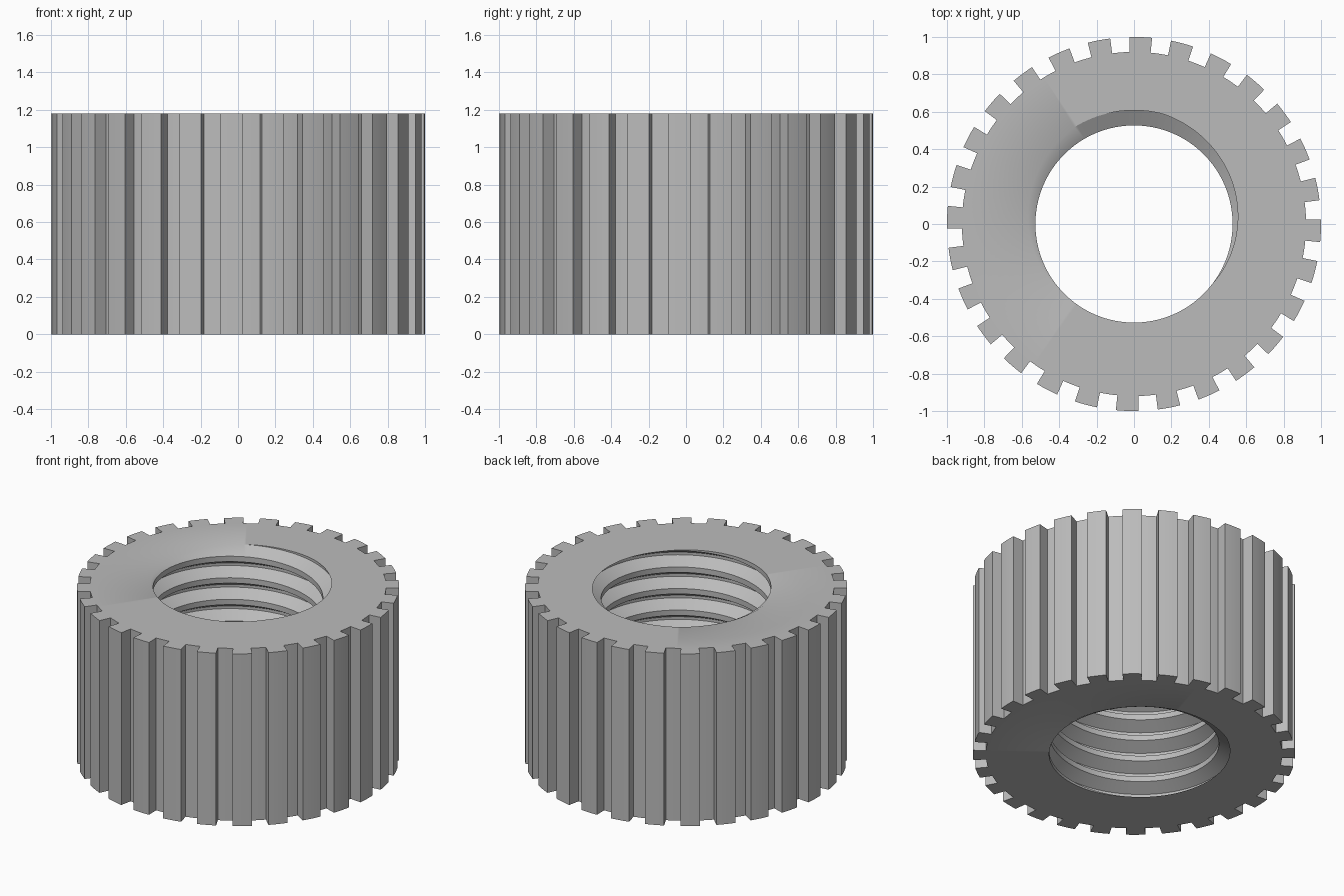
import bpy
import bmesh
from math import radians, cos, sin

cube = bpy.data.objects.get("Cube")
if cube:
    bpy.data.objects.remove(cube, do_unlink=True)

HEIGHT = 1.18
TIP, ROOT = 1.0, 0.92            # outer radii of ribs and gaps
MINOR, MAJOR = 0.527, 0.608      # thread crest and groove radii
TURNS = 8
PITCH = HEIGHT / TURNS
GROOVE_ANGLE = 98                # where the groove meets the end faces
RIBS = 28
RIB_WIDTH, RIB_CENTRE, STEPS = 7.0, -2.05, 4

# One thread turn: (height in pitches from the groove centre, radius)
TURN = [(-0.375, MINOR), (-0.0625, MAJOR), (0.0625, MAJOR), (0.375, MINOR)]


def thread_points(angle):
    """Thread profile at one angle, trimmed to the height of the nut."""
    shift = (angle - GROOVE_ANGLE) / 360
    raw = [((turn + shift + h) * PITCH, r)
           for turn in range(-2, TURNS + 3) for h, r in TURN]

    def radius_at(z):
        for (z0, r0), (z1, r1) in zip(raw, raw[1:]):
            if z0 <= z <= z1:
                return r0 + (r1 - r0) * (z - z0) / (z1 - z0)
        return MINOR

    points = []
    for z, r in raw:
        if z < 0 or z > HEIGHT:
            z = min(max(z, 0), HEIGHT)
            r = radius_at(z)
        points.append((r, z))
    return points


def rib_columns():
    """Angle and outer radius around the ribbed rim, ending where it began."""
    spacing = 360 / RIBS
    columns = []
    for i in range(RIBS):
        start = RIB_CENTRE - RIB_WIDTH / 2 + i * spacing
        for width, offset, radius in ((RIB_WIDTH, 0, TIP),
                                      (spacing - RIB_WIDTH, RIB_WIDTH, ROOT)):
            columns += [(start + offset + width * s / STEPS, radius)
                        for s in range(STEPS + 1)]
    first_angle, first_radius = columns[0]
    return columns + [(first_angle + 360, first_radius)]


# Sweep the closed cross-section around the axis
bm = bmesh.new()
loops = []
for angle, outer in rib_columns():
    section = [(outer, HEIGHT), (outer, 0), (ROOT, 0)]
    section += thread_points(angle) + [(ROOT, HEIGHT)]
    a = radians(angle)
    loops.append([bm.verts.new((r * cos(a), r * sin(a), z)) for r, z in section])
for one, two in zip(loops, loops[1:]):
    for i in range(len(one)):
        bm.faces.new((one[i - 1], one[i], two[i], two[i - 1]))
bmesh.ops.remove_doubles(bm, verts=bm.verts, dist=0.00002)
bmesh.ops.recalc_face_normals(bm, faces=bm.faces)

mesh = bpy.data.meshes.new("ribbed_nut")
bm.to_mesh(mesh)
bm.free()
nut = bpy.data.objects.new("ribbed_nut", mesh)
bpy.context.collection.objects.link(nut)

# Plain grey material
grey = bpy.data.materials.new("grey")
grey.use_nodes = True
colour = (0.5, 0.5, 0.5, 1)
grey.diffuse_color = colour
grey.node_tree.nodes["Principled BSDF"].inputs["Base Color"].default_value = colour
mesh.materials.append(grey)

bpy.ops.object.select_all(action="DESELECT")
nut.select_set(True)
bpy.context.view_layer.objects.active = nut
bpy.ops.object.shade_smooth_by_angle(angle=radians(30))
